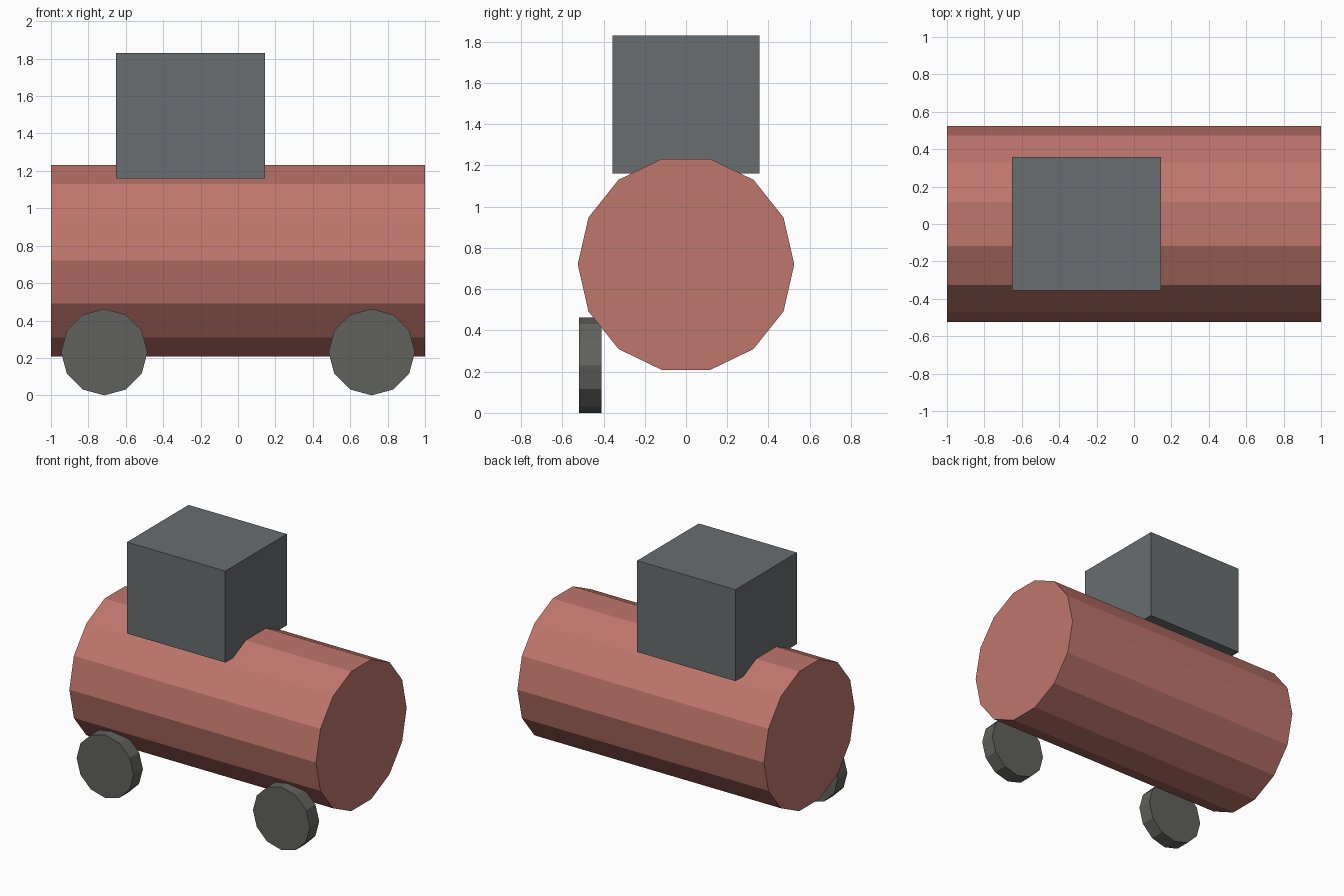
import bpy
from math import pi

if "Cube" in bpy.data.objects:
    bpy.data.objects.remove(bpy.data.objects["Cube"])


def paint(obj, name, color):
    obj.name = name
    mat = bpy.data.materials.get(name.split("_")[-1]) or bpy.data.materials.new(name.split("_")[-1])
    mat.diffuse_color = (*color, 1)
    mat.use_nodes = True
    mat.node_tree.nodes["Principled BSDF"].inputs["Base Color"].default_value = mat.diffuse_color
    obj.data.materials.append(mat)
    return obj


def cylinder(name, sides, radius, depth, loc, rot, color):
    bpy.ops.mesh.primitive_cylinder_add(vertices=sides, radius=radius, depth=depth,
                                        location=loc, rotation=rot)
    return paint(bpy.context.object, name, color)


# Long barrel body lying along x, corners pointing to +y and -y
cylinder("body", 14, 0.525, 2.0, (0, 0, 0.72), (0, pi / 2, 0), (0.52, 0.18, 0.15))

# Box cabin sunk slightly into the top of the body
bpy.ops.mesh.primitive_cube_add(size=1, location=(-0.253, 0.001, 1.495))
cabin = paint(bpy.context.object, "cabin", (0.14, 0.155, 0.16))
cabin.scale = (0.797, 0.713, 0.67)

# Two wheels, on the front side only
for side, x in (("left", -0.715), ("right", 0.715)):
    cylinder(side + "_wheel", 12, 0.231, 0.108, (x, -0.464, 0.231), (pi / 2, 0, 0),
             (0.12, 0.12, 0.11))
